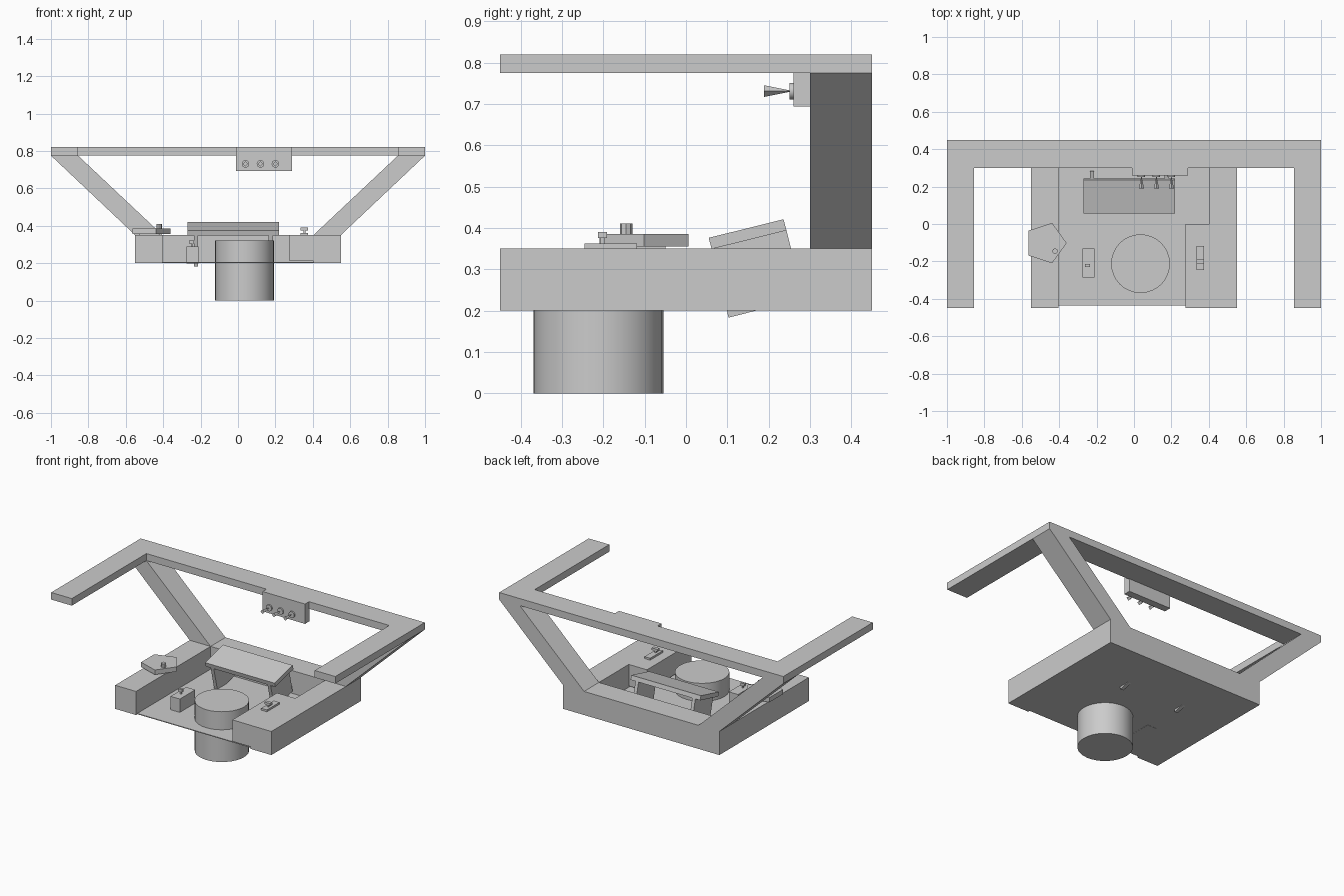
import bpy, bmesh
from math import radians, cos, sin, pi
from mathutils import Matrix, Vector

if "Cube" in bpy.data.objects:
    bpy.data.objects.remove(bpy.data.objects["Cube"])


def finish(name, bm, smooth=False):
    bmesh.ops.recalc_face_normals(bm, faces=bm.faces)
    me = bpy.data.meshes.new(name)
    bm.to_mesh(me)
    bm.free()
    ob = bpy.data.objects.new(name, me)
    bpy.context.collection.objects.link(ob)
    if smooth:
        bpy.context.view_layer.objects.active = ob
        ob.select_set(True)
        bpy.ops.object.shade_smooth_by_angle(angle=radians(35))
        ob.select_set(False)
    return ob


def prism(name, pts, axis, a, b):
    """Extrude a 2D profile along x, y or z from a to b."""
    def place(p, t):
        return {'x': (t, p[0], p[1]), 'y': (p[0], t, p[1]), 'z': (p[0], p[1], t)}[axis]
    bm = bmesh.new()
    face = bm.faces.new([bm.verts.new(place(p, a)) for p in pts])
    ext = bmesh.ops.extrude_face_region(bm, geom=[face])
    move = Vector(place((0, 0), b - a))
    bmesh.ops.translate(bm, vec=move, verts=[v for v in ext['geom'] if isinstance(v, bmesh.types.BMVert)])
    return finish(name, bm)


def box(name, x0, x1, y0, y1, z0, z1):
    return prism(name, [(x0, y0), (x1, y0), (x1, y1), (x0, y1)], 'z', z0, z1)


def cone(name, loc, r1, r2, depth, sides, rot=None, smooth=True):
    bm = bmesh.new()
    m = Matrix.Translation(loc) @ (rot or Matrix())
    bmesh.ops.create_cone(bm, cap_ends=True, segments=sides, radius1=r1, radius2=r2, depth=depth, matrix=m)
    return finish(name, bm, smooth)


def u_shape(name, out, inn, z0, z1):
    """U-shaped plan, open towards the front."""
    f, m, b = -0.45, 0.30, 0.45
    prism(name, [(-out, f), (-inn, f), (-inn, m), (inn, m), (inn, f), (out, f), (out, b), (-out, b)], 'z', z0, z1)


# Lower tub and upper frame
u_shape("tub_wall", 0.55, 0.403, 0.2, 0.35)
u_shape("upper_frame", 1.0, 0.855, 0.775, 0.82)
box("tub_floor", -0.41, 0.41, -0.437, 0.31, 0.2, 0.205)
box("right_armrest", 0.275, 0.41, -0.449, 0.0, 0.213, 0.35)

# Slanted struts
for s, side in ((-1, "left"), (1, "right")):
    prism(side + "_strut", [(s * 0.55, 0.35), (s * 0.403, 0.35), (s * 0.855, 0.775), (s * 1.0, 0.775)],
          'y', 0.30, 0.45)

# Round seat
cone("seat", (0.035, -0.212, 0.16), 0.157, 0.157, 0.32, 32)

# Tilted console on two legs
prism("console_panel", [(0.055, 0.376), (0.062, 0.349), (0.243, 0.394), (0.236, 0.421)], 'x', -0.27, 0.22)
for x, side in ((-0.225, "left"), (0.175, "right")):
    prism(side + "_console_leg", [(0.062, 0.35), (0.103, 0.183), (0.284, 0.229), (0.243, 0.394)],
          'x', x - 0.011, x + 0.011)

# Five-sided plate with a knob on the left wall
prism("side_plate", [(-0.473 + 0.113 * cos(i * 2 * pi / 5), -0.102 + 0.113 * sin(i * 2 * pi / 5))
                     for i in range(5)], 'z', 0.355, 0.385)
box("plate_mount", -0.53, -0.42, -0.16, -0.05, 0.35, 0.356)
cone("plate_knob", (-0.422, -0.145, 0.397), 0.015, 0.015, 0.027, 8)

# Lever box on the floor
box("lever_box", -0.275, -0.21, -0.285, -0.13, 0.199, 0.29)
box("floor_lever_stem", -0.249, -0.241, -0.226, -0.218, 0.289, 0.312)
box("floor_lever_grip", -0.261, -0.234, -0.23, -0.214, 0.306, 0.322)

# Lever on the right armrest
box("armrest_lever_base", 0.335, 0.375, -0.245, -0.118, 0.349, 0.362)
box("armrest_lever_stem", 0.35, 0.36, -0.207, -0.197, 0.361, 0.385)
box("armrest_lever_grip", 0.335, 0.375, -0.213, -0.191, 0.376, 0.39)

# Overhead switch panel with three toggles
box("switch_panel", -0.01, 0.29, 0.26, 0.305, 0.694, 0.82)
forward = Matrix.Rotation(radians(90), 4, 'X')
for i in range(3):
    x = 0.04 + 0.08 * i
    cone(f"switch_collar_{i + 1}", (x, 0.256, 0.731), 0.02, 0.02, 0.01, 16, forward)
    cone(f"switch_toggle_{i + 1}", (x, 0.2215, 0.731), 0.001, 0.014, 0.065, 4, forward, False)
